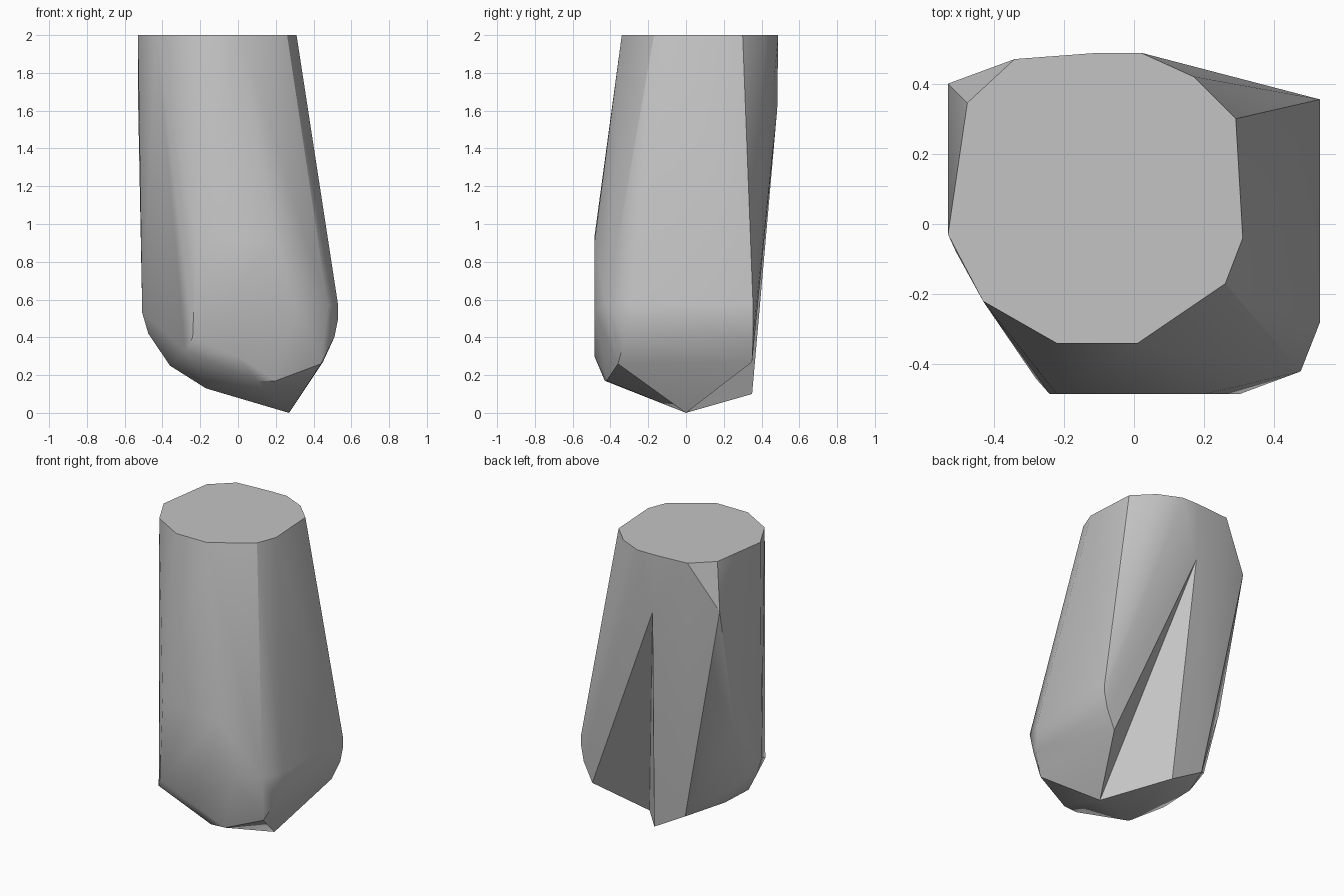
import bpy, bmesh, math
from mathutils import Vector

cube = bpy.data.objects.get("Cube")
if cube:
    bpy.data.objects.remove(cube, do_unlink=True)

grey = bpy.data.materials.new("plain grey")
grey.use_nodes = True
colour = (0.55, 0.55, 0.55, 1)
grey.diffuse_color = colour
grey.node_tree.nodes["Principled BSDF"].inputs["Base Color"].default_value = colour


def hull_object(name, points):
    """Wrap the corner points in a closed convex skin."""
    bm = bmesh.new()
    for p in points:
        bm.verts.new(p)
    bmesh.ops.convex_hull(bm, input=bm.verts)
    loose = [v for v in bm.verts if not v.link_faces]
    bmesh.ops.delete(bm, geom=loose, context="VERTS")
    bmesh.ops.recalc_face_normals(bm, faces=bm.faces)
    mesh = bpy.data.meshes.new(name)
    bm.to_mesh(mesh)
    bm.free()
    mesh.materials.append(grey)
    obj = bpy.data.objects.new(name, mesh)
    bpy.context.collection.objects.link(obj)
    return obj


# Corners of the notch in the back
tip = Vector((0.27, 0, 0))
side = Vector((0.45, 0.35, 0.27))
heel = Vector((-0.01, 0.35, 0.1))
apex = Vector((-0.09, 0.483, 1.61))

# Flat top outline
top = [(x, y, 2) for x, y in (
    (-0.53, -0.03), (-0.475, 0.345), (-0.34, 0.47), (-0.1, 0.488), (0.02, 0.488),
    (0.17, 0.42), (0.29, 0.3), (0.31, -0.04), (0.26, -0.17), (0.01, -0.34),
    (-0.22, -0.34), (-0.43, -0.22))]

# Sloping left wall, curving in towards the tip
wall = [(x, y, z) for x, z, front in (
    (0.53, 0.57, -0.28), (0.53, 0.5, -0.28), (0.51, 0.4, -0.32))
    for x, y in ((x, front), (x, 0.355))]
wall += [(0.44, -0.36, 0.26), (0.475, -0.42, 0.57), (0.48, -0.38, 0.43)]

# Front bulge and its lower rim
front = [(-0.22, -0.485, 0.93), (0.2, -0.485, 0.9), (-0.24, -0.485, 0.4),
         (0.3, -0.485, 0.55), (0, -0.485, 0.3), (-0.28, -0.44, 0.33),
         (0.1, -0.43, 0.17), (0.2, -0.42, 0.17)]

# Right flank, back corner and rounded underside
flank = [(-0.53, 0.4, 1.7), (-0.505, 0.2, 0.8), (-0.507, -0.08, 0.53),
         (-0.475, -0.08, 0.42), (-0.47, 0.1, 0.42), (-0.36, -0.15, 0.25),
         (-0.36, 0.1, 0.26), (-0.24, 0.352, 0.23), (-0.17, -0.25, 0.13)]

body = hull_object("tapered_body", top + wall + front + flank + [tip, side, heel, apex])

# Wedge cut out of the back, between the tip and the apex
middle = (tip + apex) / 2
cutter = hull_object("notch_cutter", [tip, apex, side * 2 - middle, heel * 2 - middle])
cutter.hide_render = True
cut = body.modifiers.new("notch", "BOOLEAN")
cut.operation = "DIFFERENCE"
cut.solver = "EXACT"
cut.object = cutter
bpy.ops.object.select_all(action="DESELECT")
bpy.context.view_layer.objects.active = body
body.select_set(True)
bpy.ops.object.modifier_apply(modifier=cut.name)
bpy.data.objects.remove(cutter, do_unlink=True)

bpy.ops.object.shade_smooth_by_angle(angle=math.radians(30))
